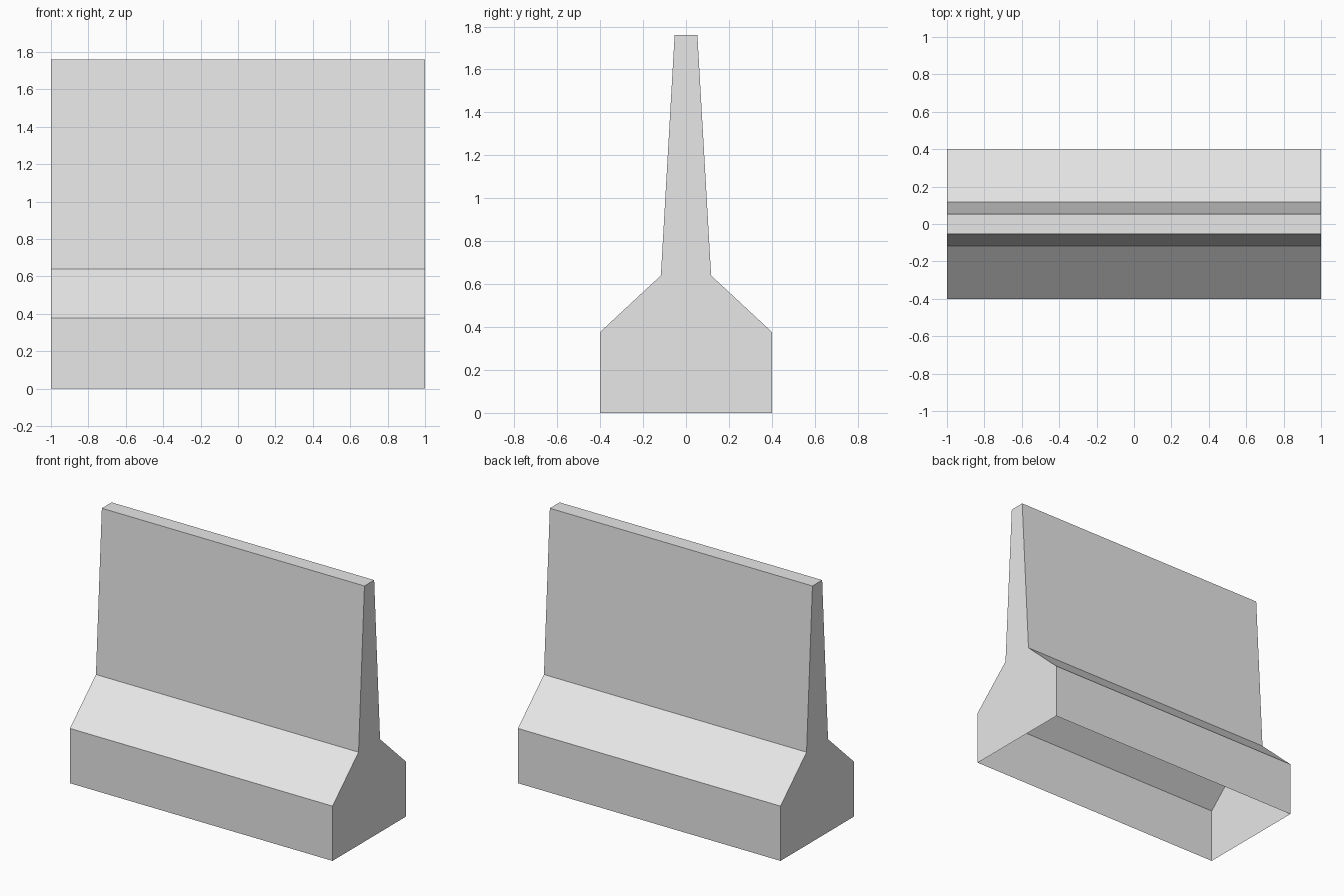
import bpy
import bmesh

cube = bpy.data.objects.get("Cube")
if cube:
    bpy.data.objects.remove(cube, do_unlink=True)

# Concrete colour
concrete = bpy.data.materials.new("light concrete grey")
concrete.use_nodes = True
grey = (0.8, 0.8, 0.8, 1.0)
concrete.diffuse_color = grey
concrete.node_tree.nodes["Principled BSDF"].inputs["Base Color"].default_value = grey

# Half profile (half depth, height) from the foot to the crest, then mirrored
half = [(0.4, 0.0), (0.4, 0.377), (0.117, 0.64), (0.053, 1.76)]
profile = half + [(-y, z) for y, z in reversed(half)]

# Barrier shell: extrude the profile along x, leaving the underside open
bm = bmesh.new()
end = bm.faces.new([bm.verts.new((-1, y, z)) for y, z in profile])
extruded = bmesh.ops.extrude_face_region(bm, geom=[end], use_keep_orig=True)["geom"]
moved = [g for g in extruded if isinstance(g, bmesh.types.BMVert)]
bmesh.ops.translate(bm, verts=moved, vec=(2, 0, 0))
bmesh.ops.recalc_face_normals(bm, faces=bm.faces)
underside = [f for f in bm.faces if all(v.co.z < 0.01 for v in f.verts)]
bmesh.ops.delete(bm, geom=underside, context="FACES_ONLY")

mesh = bpy.data.meshes.new("barrier_block")
bm.to_mesh(mesh)
bm.free()
mesh.materials.append(concrete)
barrier = bpy.data.objects.new("barrier_block", mesh)
bpy.context.collection.objects.link(barrier)
